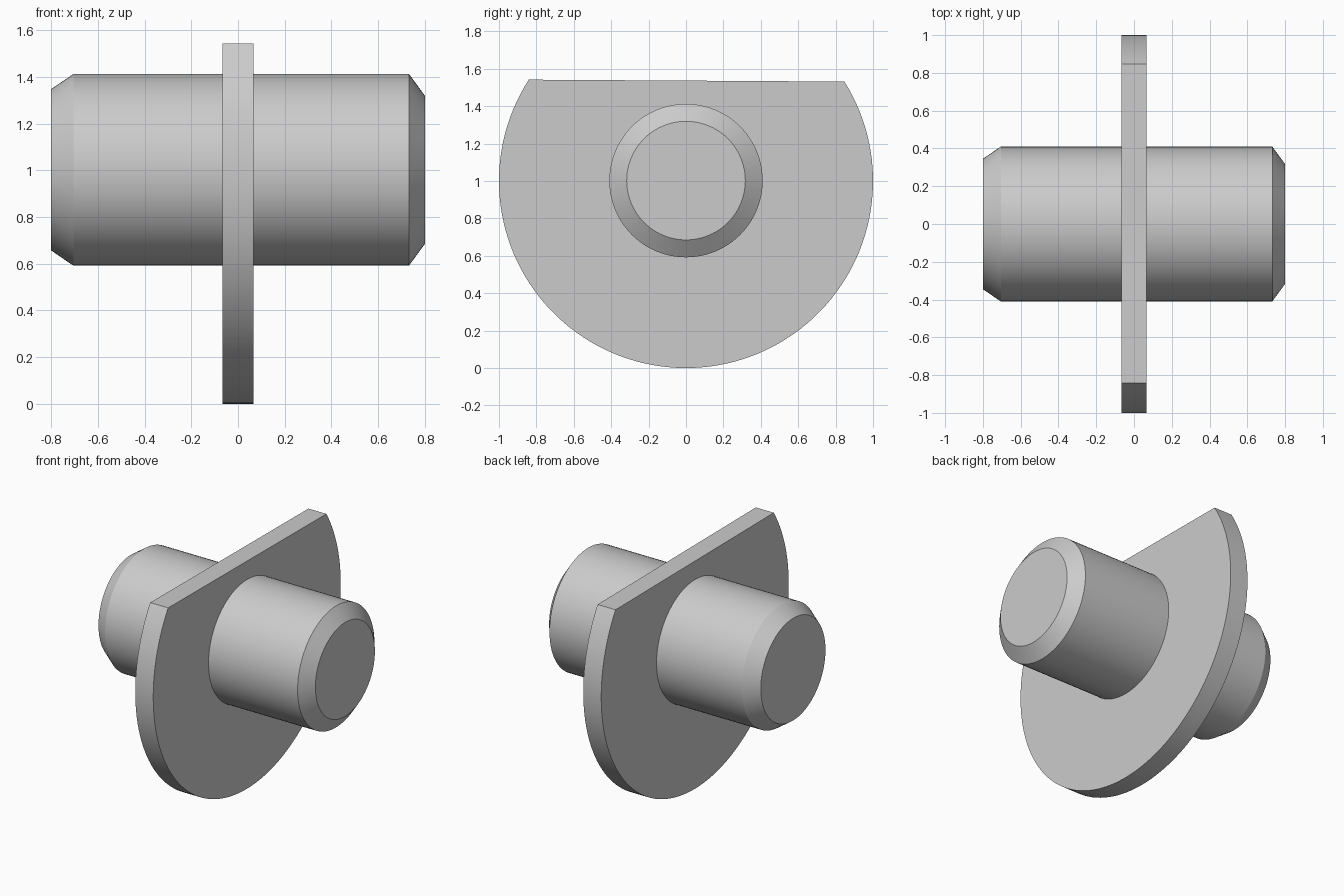
import bpy, bmesh, math
from mathutils import Matrix

cube = bpy.data.objects.get("Cube")
if cube:
    bpy.data.objects.remove(cube, do_unlink=True)

grey = bpy.data.materials.new("plain_grey")
grey.use_nodes = True
grey.diffuse_color = (0.6, 0.6, 0.6, 1)
grey.node_tree.nodes["Principled BSDF"].inputs["Base Color"].default_value = (0.6, 0.6, 0.6, 1)


def add_loft(name, rings):
    """Skin a list of equal-length point rings and cap both ends."""
    bm = bmesh.new()
    loops = [[bm.verts.new(p) for p in ring] for ring in rings]
    n = len(loops[0])
    for a, b in zip(loops, loops[1:]):
        for i in range(n):
            j = (i + 1) % n
            bm.faces.new((a[i], a[j], b[j], b[i]))
    bm.faces.new(loops[0][::-1])
    bm.faces.new(loops[-1])
    bmesh.ops.recalc_face_normals(bm, faces=bm.faces)
    mesh = bpy.data.meshes.new(name)
    bm.to_mesh(mesh)
    bm.free()
    mesh.materials.append(grey)
    obj = bpy.data.objects.new(name, mesh)
    bpy.context.collection.objects.link(obj)
    bpy.ops.object.select_all(action='DESELECT')
    obj.select_set(True)
    bpy.context.view_layer.objects.active = obj
    bpy.ops.object.shade_smooth_by_angle(angle=math.radians(25))
    return obj


def arc(x, radius, start, end, count, z):
    """Points on an arc in the plane at x, angles in degrees."""
    angles = [math.radians(start + (end - start) * i / count) for i in range(count + 1)]
    return [(x, radius * math.cos(a), z + radius * math.sin(a)) for a in angles]


# Round shaft along x with a different chamfer at each end
shaft_profile = [(-0.8, 0.345), (-0.705, 0.41), (0.732, 0.41), (0.8, 0.317)]
add_loft("shaft", [arc(x, r, 0, 360, 96, 1.002)[:-1] for x, r in shaft_profile])

# Thin disc whose slightly tilted flat top is the chord closing the arc
add_loft("flange", [arc(x, 1.0, 147.2, 392.1, 96, 1.0) for x in (-0.067, 0.067)])
